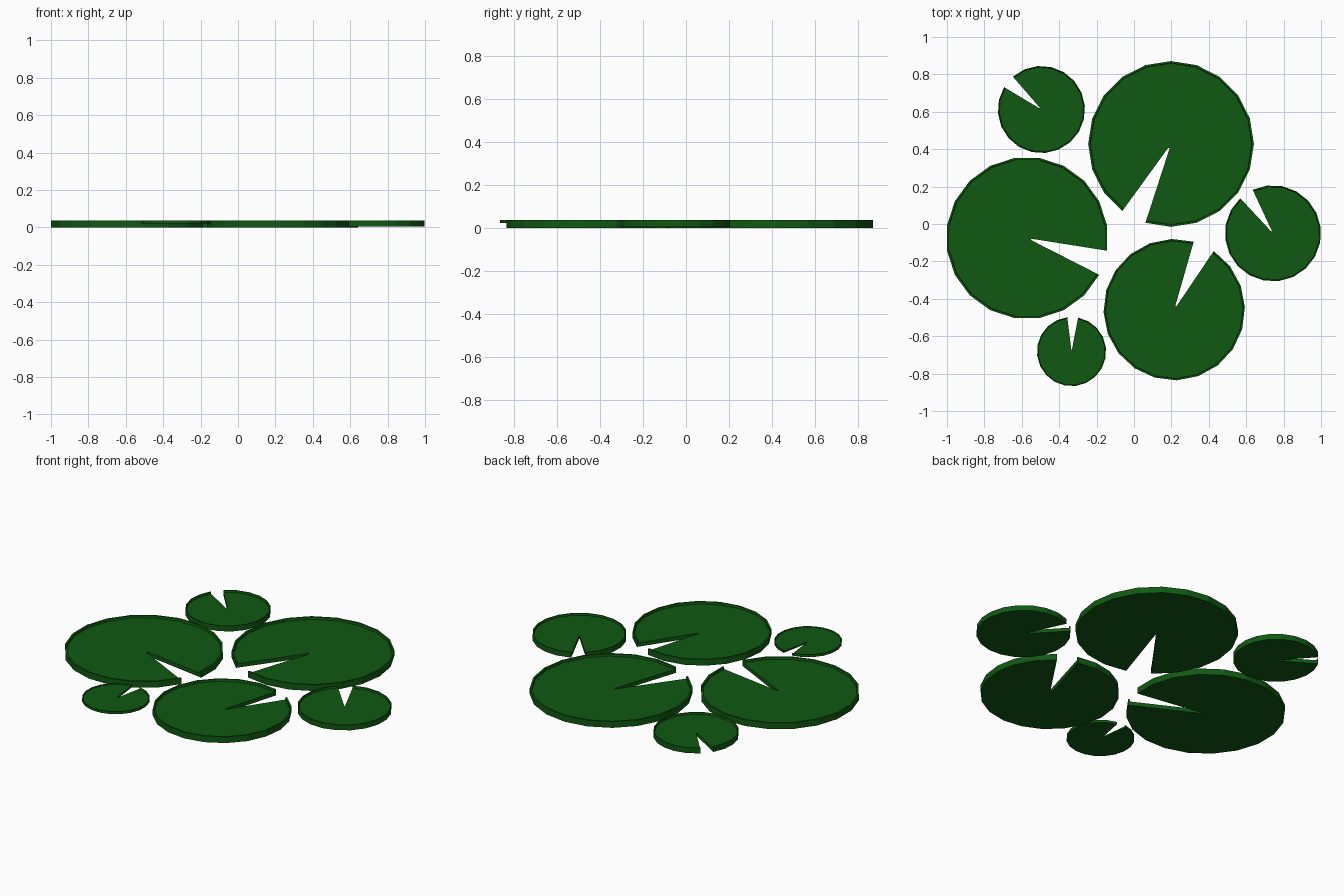
import bpy, bmesh, math

if "Cube" in bpy.data.objects:
    bpy.data.objects.remove(bpy.data.objects["Cube"])

SIDES = 20
STEP = 2 * math.pi / SIDES
TOP = 0.037

green = bpy.data.materials.new("leaf_green")
green.diffuse_color = (0.005, 0.1, 0.006, 1)
green.use_nodes = True
green.node_tree.nodes["Principled BSDF"].inputs["Base Color"].default_value = green.diffuse_color


def lily_pad(name, x, y, r, notch_deg, thick):
    """Revolved pad with a raised lip, one segment left open as the notch."""
    hub = 0.055 * r
    floor = TOP - 0.36 * thick
    base = TOP - thick
    lip = 0.977 * r
    profile = [(hub, base), (r, base), (r, TOP), (lip, TOP), (lip - 0.002, floor), (hub, floor)]
    bm = bmesh.new()
    start = math.radians(notch_deg) + STEP / 2
    cols = []
    for i in range(SIDES):
        a = start + i * STEP
        cols.append([bm.verts.new((x + d * math.cos(a), y + d * math.sin(a), z))
                     for d, z in profile])
    # skin of the pad
    for c, n in zip(cols, cols[1:]):
        for k in range(len(profile) - 1):
            bm.faces.new((c[k], n[k], n[k + 1], c[k + 1]))
    # notch walls, hub caps and hub wall
    bm.faces.new(cols[0])
    bm.faces.new(cols[-1][::-1])
    bm.faces.new([c[0] for c in cols])
    bm.faces.new([c[-1] for c in cols])
    bm.faces.new((cols[0][0], cols[-1][0], cols[-1][-1], cols[0][-1]))
    bmesh.ops.recalc_face_normals(bm, faces=bm.faces)
    me = bpy.data.meshes.new(name)
    bm.to_mesh(me)
    bm.free()
    me.materials.append(green)
    ob = bpy.data.objects.new(name, me)
    bpy.context.collection.objects.link(ob)


# large pads
lily_pad("large_pad_back", 0.198, 0.428, 0.443, 243, 0.037)
lily_pad("large_pad_left", -0.572, -0.075, 0.433, -18, 0.037)
lily_pad("large_pad_front", 0.215, -0.458, 0.378, 65, 0.037)
# small pads
lily_pad("small_pad_back_left", -0.495, 0.612, 0.233, 140, 0.033)
lily_pad("small_pad_right", 0.743, -0.05, 0.257, 124, 0.032)
lily_pad("small_pad_front_left", -0.334, -0.682, 0.185, 88, 0.015)
